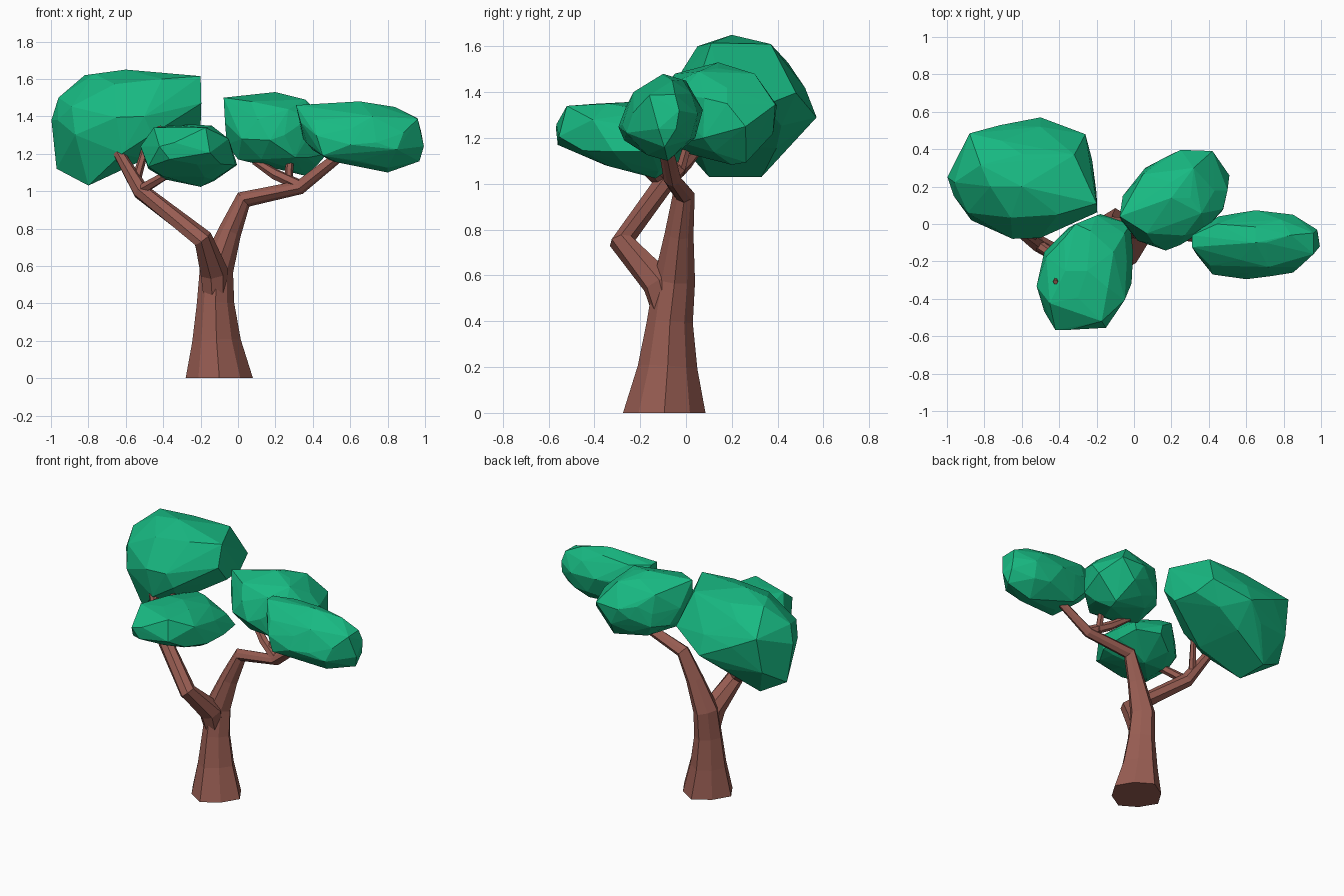
import bpy, bmesh, math, random
from mathutils import Vector, Euler

if "Cube" in bpy.data.objects:
    bpy.data.objects.remove(bpy.data.objects["Cube"])

random.seed(4)


def material(name, rgb):
    m = bpy.data.materials.new(name)
    m.diffuse_color = (*rgb, 1)
    m.use_nodes = True
    m.node_tree.nodes["Principled BSDF"].inputs["Base Color"].default_value = m.diffuse_color
    return m


BARK = material("bark brown", (0.31, 0.108, 0.084))
LEAF = material("leaf green", (0.009, 0.49, 0.225))


def make_object(name, bm, mat):
    bmesh.ops.recalc_face_normals(bm, faces=bm.faces)
    me = bpy.data.meshes.new(name)
    bm.to_mesh(me)
    bm.free()
    me.materials.append(mat)
    ob = bpy.data.objects.new(name, me)
    bpy.context.collection.objects.link(ob)
    return ob


def limb(name, path, sides):
    """Tapered faceted tube through (x, y, z, radius) points."""
    bm = bmesh.new()
    pts = [Vector(p[:3]) for p in path]
    up = Vector((0, 0, 1))
    rings = []
    for i, p in enumerate(pts):
        a = (p - pts[i - 1]).normalized() if i else None
        b = (pts[i + 1] - p).normalized() if i + 1 < len(pts) else None
        t = (a + b) if a and b else (a or b)
        if p.z == 0:
            t = up
        q = up.rotation_difference(t.normalized())
        ring = []
        for k in range(sides):
            w = 2 * math.pi * k / sides
            # the trunk is a little diamond-shaped
            r = path[i][3] * (0.88 if sides == 8 and k % 2 else 1)
            ring.append(bm.verts.new(p + q @ Vector((r * math.cos(w), r * math.sin(w), 0))))
        rings.append(ring)
    for lo, hi in zip(rings, rings[1:]):
        for k in range(sides):
            j = (k + 1) % sides
            bm.faces.new((lo[k], lo[j], hi[j], hi[k]))
    bm.faces.new(rings[0][::-1])
    bm.faces.new(rings[-1])
    return make_object(name, bm, BARK)


def gauge(outline, centre, d):
    """How far d reaches relative to a convex 2D outline around centre."""
    best = 0
    for i, a in enumerate(outline):
        b = outline[i - 1]
        nx, ny = b[1] - a[1], a[0] - b[0]
        h = nx * (a[0] - centre[0]) + ny * (a[1] - centre[1])
        best = max(best, (nx * d[0] + ny * d[1]) / h)
    return best


def crown(name, front, top, side, corners):
    """Faceted leaf clump that follows front (xz), top (xy) and side (yz) outlines."""
    views = [(front, 0, 2), (top, 0, 1), (side, 1, 2)]
    xs, ys, zs = [p[0] for p in top], [p[1] for p in top], [p[1] for p in front]
    lo = Vector((min(xs), min(ys), min(zs)))
    hi = Vector((max(xs), max(ys), max(zs)))
    c, half = (lo + hi) / 2, (hi - lo) / 2
    bm = bmesh.new()
    bmesh.ops.create_icosphere(bm, subdivisions=2, radius=1)
    turn = Euler([random.uniform(0, 6) for _ in range(3)]).to_matrix()
    for v in bm.verts:
        jit = Vector([random.uniform(-0.1, 0.1) for _ in range(3)])
        u = (turn @ v.co + jit).normalized()
        d = Vector((u.x * half.x, u.y * half.y, u.z * half.z))
        g = [gauge(o, (c[i], c[j]), (d[i], d[j])) for o, i, j in views]
        rounded = math.sqrt(2 / sum(x * x for x in g))
        v.co = c + d * (0.75 * rounded + 0.25 / max(g))
    # pull the nearest vertices onto known corners, then onto the outline corners
    used = set()
    for p in corners:
        q = Vector(p)
        v = min(bm.verts, key=lambda v: (v.co - q).length)
        v.co = q
        used.add(v.index)
    for o, i, j in views:
        for p in o:
            free = [v for v in bm.verts if v.index not in used]
            v = min(free, key=lambda v: math.hypot(v.co[i] - p[0], v.co[j] - p[1]))
            if math.hypot(v.co[i] - p[0], v.co[j] - p[1]) < 0.1:
                v.co[i], v.co[j] = p
                used.add(v.index)
    # keep everything inside the outlines
    for v in bm.verts:
        for o, i, j in views:
            g = gauge(o, (c[i], c[j]), (v.co[i] - c[i], v.co[j] - c[j]))
            if g > 1:
                v.co[i] = c[i] + (v.co[i] - c[i]) / g
                v.co[j] = c[j] + (v.co[j] - c[j]) / g
    bmesh.ops.convex_hull(bm, input=bm.verts)
    loose = [v for v in bm.verts if not v.link_faces]
    bmesh.ops.delete(bm, geom=loose, context='VERTS')
    return make_object(name, bm, LEAF)


# Trunk, continuing into the right-hand branch
limb("trunk_and_right_branch", [
    (-0.10, -0.095, 0, 0.18), (-0.115, -0.08, 0.2, 0.13), (-0.12, -0.07, 0.4, 0.1),
    (-0.115, -0.05, 0.58, 0.09), (-0.045, -0.03, 0.78, 0.063), (0.03, -0.01, 0.955, 0.048),
    (0.33, -0.06, 1.02, 0.038), (0.57, -0.10, 1.21, 0.028)], 8)

# Left-hand branch with its forward elbow
limb("left_branch", [
    (-0.12, -0.06, 0.36, 0.06), (-0.13, -0.115, 0.57, 0.078), (-0.19, -0.28, 0.745, 0.055),
    (-0.52, -0.10, 1.0, 0.046), (-0.66, 0.0, 1.24, 0.028)], 7)

# Small side twigs
twigs = [
    ("front_twig", [(-0.53, -0.10, 1.0, 0.03), (-0.38, -0.20, 1.09, 0.028), (-0.42, -0.31, 1.345, 0.013)]),
    ("left_upper_twig", [(-0.55, -0.08, 1.04, 0.026), (-0.48, 0.02, 1.28, 0.018)]),
    ("right_back_twig", [(0.33, -0.06, 1.03, 0.032), (0.2, 0.0, 1.09, 0.03), (0.09, 0.06, 1.16, 0.02)]),
    ("right_upper_twig", [(0.27, -0.03, 1.04, 0.024), (0.28, 0.03, 1.25, 0.018)]),
]
for name, path in twigs:
    limb(name, path, 6)

# Leaf clumps
crown("large_left_crown",
      [(-1, 1.38), (-0.96, 1.5), (-0.82, 1.62), (-0.6, 1.65), (-0.2, 1.62), (-0.155, 1.47),
       (-0.2, 1.35), (-0.5, 1.17), (-0.8, 1.03), (-0.97, 1.12)],
      [(-0.99, 0.4), (-0.82, 0.53), (-0.5, 0.575), (-0.26, 0.48), (-0.155, 0.12), (-0.22, 0.03),
       (-0.35, -0.07), (-0.65, -0.08), (-0.87, 0.02), (-1, 0.2)],
      [(-0.08, 1.4), (-0.05, 1.5), (0.05, 1.6), (0.2, 1.65), (0.37, 1.61), (0.5, 1.47),
       (0.57, 1.29), (0.33, 1.03), (0.1, 1.03), (-0.05, 1.2)],
      [(-0.2, 0.11, 1.615), (-0.8, 0.1, 1.03), (-0.8, 0.33, 1.03), (-0.6, 0.2, 1.65),
       (-0.5, 0.57, 1.29), (-1, 0.25, 1.38)])

crown("front_low_crown",
      [(-0.525, 1.24), (-0.45, 1.34), (-0.3, 1.36), (-0.14, 1.35), (-0.05, 1.28), (0, 1.14),
       (-0.18, 1.02), (-0.32, 1.02), (-0.48, 1.12)],
      [(-0.525, -0.35), (-0.48, -0.15), (-0.35, -0.02), (-0.2, 0.06), (-0.02, 0.0), (0, -0.2),
       (-0.02, -0.38), (-0.15, -0.555), (-0.42, -0.57), (-0.48, -0.5)],
      [(-0.57, 1.26), (-0.52, 1.34), (-0.25, 1.36), (0.03, 1.3), (0.06, 1.15), (-0.12, 1.02),
       (-0.35, 1.08), (-0.56, 1.17)],
      [(-0.2, -0.13, 1.02), (0, -0.15, 1.14), (-0.25, -0.25, 1.36)])

crown("middle_right_crown",
      [(-0.08, 1.5), (0.2, 1.53), (0.36, 1.49), (0.5, 1.35), (0.52, 1.2), (0.37, 1.08),
       (0.0, 1.17), (-0.06, 1.25)],
      [(-0.08, 0.02), (-0.06, 0.15), (0.06, 0.3), (0.25, 0.4), (0.42, 0.39), (0.52, 0.27),
       (0.48, 0.08), (0.38, -0.03), (0.17, -0.16), (0.02, -0.09)],
      [(-0.16, 1.3), (-0.05, 1.48), (0.14, 1.53), (0.3, 1.48), (0.4, 1.37), (0.38, 1.22),
       (0.25, 1.08), (0.08, 1.09), (-0.08, 1.18)],
      [(-0.08, 0.04, 1.5), (0.36, 0.2, 1.08), (0.2, 0.14, 1.53), (0.51, 0.26, 1.25)])

crown("far_right_crown",
      [(0.27, 1.37), (0.31, 1.46), (0.65, 1.48), (0.84, 1.45), (0.96, 1.39), (1, 1.24),
       (0.97, 1.16), (0.8, 1.1), (0.5, 1.16), (0.4, 1.22)],
      [(0.27, -0.04), (0.45, 0.04), (0.65, 0.075), (0.85, 0.05), (0.98, -0.03), (1, -0.16),
       (0.85, -0.26), (0.6, -0.3), (0.42, -0.27), (0.3, -0.12)],
      [(-0.3, 1.26), (-0.23, 1.4), (-0.1, 1.48), (0.0, 1.45), (0.075, 1.32), (0.04, 1.2),
       (-0.04, 1.1), (-0.13, 1.1), (-0.27, 1.19)],
      [(1, -0.12, 1.24), (0.65, -0.1, 1.48), (0.8, -0.08, 1.1), (0.31, -0.06, 1.46)])
